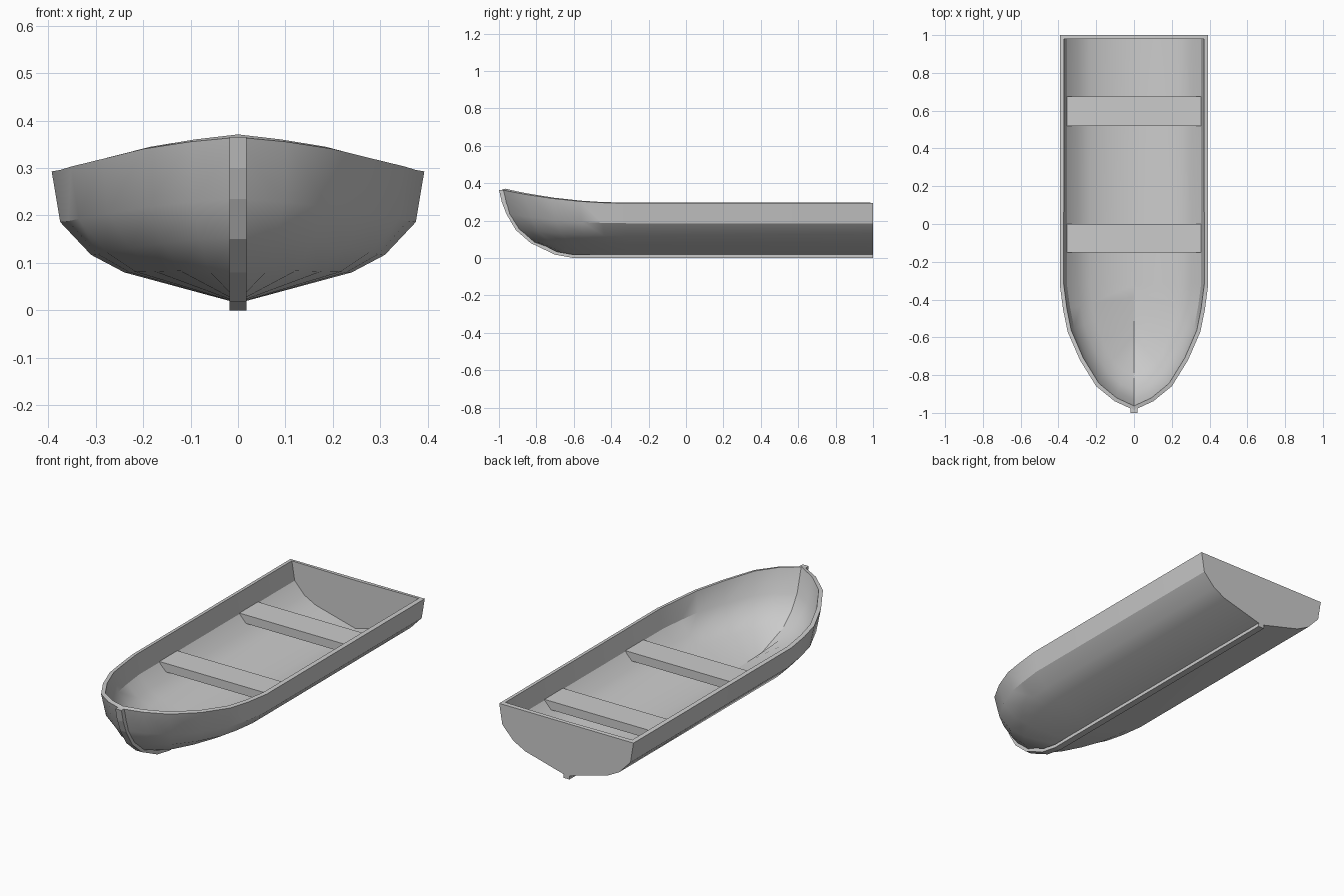
import bpy, bmesh, math

if "Cube" in bpy.data.objects:
    bpy.data.objects.remove(bpy.data.objects["Cube"])

grey = bpy.data.materials.new("grey")
grey.diffuse_color = (0.6, 0.6, 0.6, 1)
grey.use_nodes = True
grey.node_tree.nodes["Principled BSDF"].inputs["Base Color"].default_value = grey.diffuse_color


def add_object(name, bm):
    bmesh.ops.recalc_face_normals(bm, faces=bm.faces)
    mesh = bpy.data.meshes.new(name)
    bm.to_mesh(mesh)
    bm.free()
    mesh.materials.append(grey)
    ob = bpy.data.objects.new(name, mesh)
    bpy.context.collection.objects.link(ob)
    return ob


def extrude_x(name, outline, half_widths):
    """Solid between two mirrored copies of a (y, z) outline."""
    bm = bmesh.new()
    sides = [[bm.verts.new((s * w, y, z)) for (y, z), w in zip(outline, half_widths)]
             for s in (-1, 1)]
    n = len(outline)
    for i in range(n):
        j = (i + 1) % n
        bm.faces.new((sides[0][i], sides[0][j], sides[1][j], sides[1][i]))
    for side in sides:
        bm.faces.new(side)
    return add_object(name, bm)


# Hull: lengthwise strakes, each running from the stern section to the stem
section = [(0, .015), (.24, .08), (.31, .117), (.375, .186), (.393, .293)]
stem = [(-.66, .02), (-.82, .085), (-.90, .155), (-.95, .235), (-.985, .365)]
taper = [(0, 1), (.2, .955), (.376, .895), (.6, .73), (.81, .51), (.93, .26), (1, 0)]
start = -.32

bm = bmesh.new()
strakes = []
for (w, z0), (y1, z1) in zip(section, stem):
    line = [bm.verts.new((w, 1, z0))]
    for t, f in taper:
        line.append(bm.verts.new((w * f, start + (y1 - start) * t, z0 + (z1 - z0) * t ** 2)))
    strakes.append(line)
for a, b in zip(strakes, strakes[1:]):
    for i in range(len(a) - 1):
        bm.faces.new((a[i], a[i + 1], b[i + 1], b[i]))
# Transom half
bm.faces.new([s[0] for s in strakes] + [bm.verts.new((0, 1, .293))])
hull = add_object("hull", bm)
# Face the shell outward before giving it thickness
side = max(hull.data.polygons, key=lambda p: p.center.x)
if side.normal.x < 0:
    hull.data.flip_normals()
mirror = hull.modifiers.new("mirror", 'MIRROR')
mirror.use_clip = True
shell = hull.modifiers.new("shell", 'SOLIDIFY')
shell.thickness = .021
shell.offset = -1
shell.use_even_offset = True
bpy.context.view_layer.objects.active = hull
hull.select_set(True)
bpy.ops.object.modifier_apply(modifier="mirror")
bpy.ops.object.modifier_apply(modifier="shell")
bpy.ops.object.shade_smooth_by_angle(angle=math.radians(30))

# Keel strip sweeping up into the stem
outer = [(1, 0), (-.60, 0), (-.70, .018), (-.83, .08), (-.91, .15), (-.96, .235),
         (-.985, .30), (-1, .365)]
inner = [(-.972, .365), (-.962, .30), (-.94, .24), (-.892, .162), (-.815, .095),
         (-.69, .034), (-.60, .018), (1, .018)]
extrude_x("keel", outer + inner, [.018] * 16)

# Bench seats, narrower below to follow the hull
for name, y0, y1, w in (("rear_seat", .52, .675, .36), ("middle_seat", -.15, 0, .355)):
    extrude_x(name, [(y0, .155), (y1, .155), (y1, .20), (y0, .20)],
              [w - .025, w - .025, w, w])
